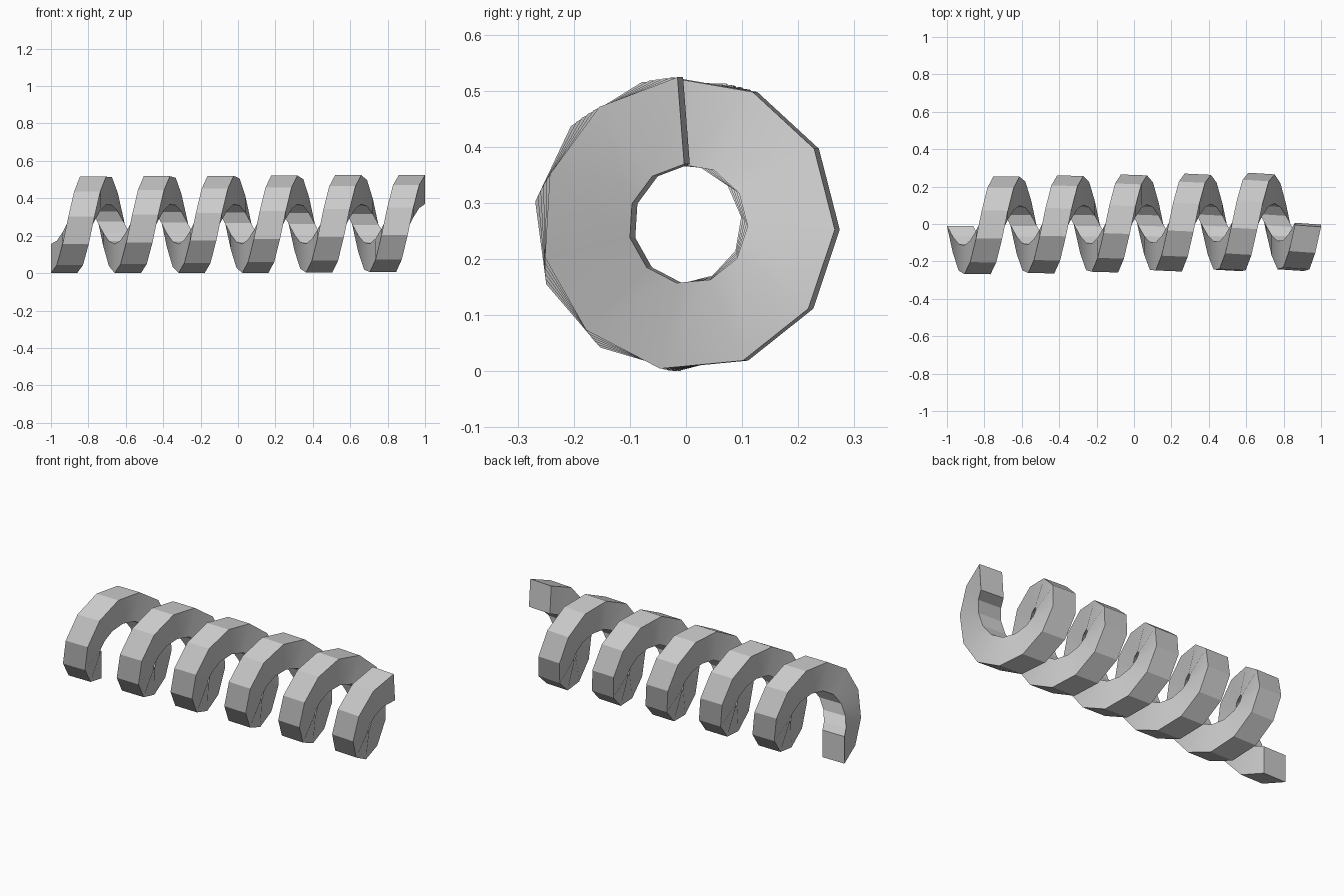
import bpy, bmesh, math

if "Cube" in bpy.data.objects:
    bpy.data.objects.remove(bpy.data.objects["Cube"])

STEPS = 60                                  # straight segments along the coil
START, END = math.radians(270), math.radians(94.4 - 5 * 360)
R_OUT, R_IN, WIDTH = 0.2625, 0.107, 0.14
AXIS_Z = 0.2625

bm = bmesh.new()


def ring(i):
    """Square cross-section at step i; the axis drifts and the section leans slightly."""
    t = i / STEPS
    a = START + (END - START) * t
    x0 = -1 + (2 - WIDTH) * t
    cy = -0.01 + 0.02 * t
    lean = -0.01 * t
    corners = ((0, R_IN), (WIDTH, R_IN), (WIDTH, R_OUT), (0, R_OUT))
    return [bm.verts.new((x0 + dx,
                          cy + r * math.cos(a) + lean * (dx / WIDTH - 0.5),
                          AXIS_Z + r * math.sin(a))) for dx, r in corners]


# Square bar swept along the helix, capped at both ends
rings = [ring(i) for i in range(STEPS + 1)]
for a, b in zip(rings, rings[1:]):
    for k in range(4):
        n = (k + 1) % 4
        bm.faces.new((a[k], a[n], b[n], b[k]))
bm.faces.new(rings[0])
bm.faces.new(rings[-1])
bmesh.ops.recalc_face_normals(bm, faces=bm.faces)

mesh = bpy.data.meshes.new("spring_coil")
bm.to_mesh(mesh)
bm.free()
coil = bpy.data.objects.new("spring_coil", mesh)
bpy.context.collection.objects.link(coil)

# Smooth helicoid sides, crisp edges between the outer facets
bpy.context.view_layer.objects.active = coil
coil.select_set(True)
bpy.ops.object.shade_smooth_by_angle(angle=math.radians(25))
